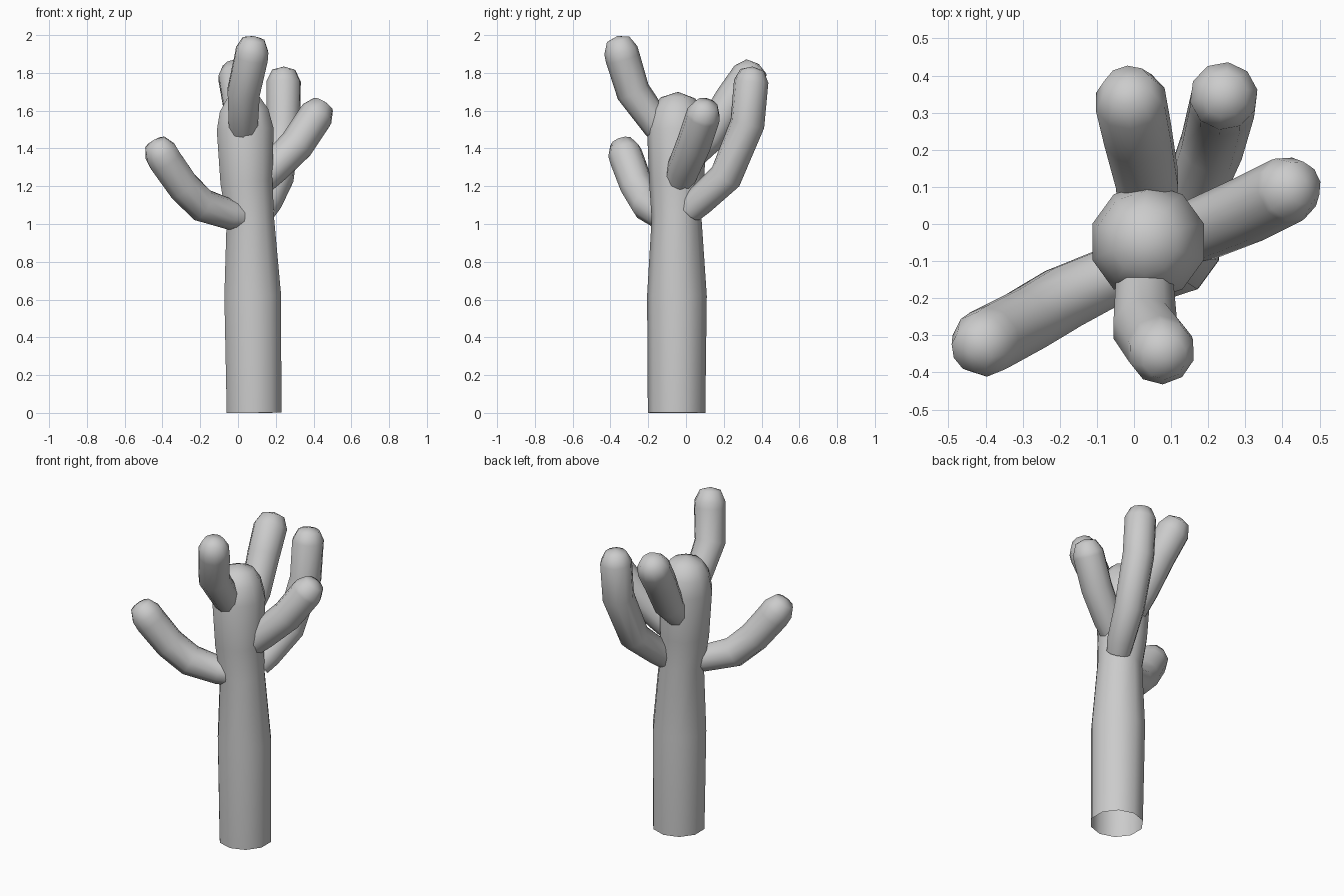
import bpy
import bmesh
from math import cos, sin, pi
from mathutils import Vector

cube = bpy.data.objects.get("Cube")
if cube:
    bpy.data.objects.remove(cube)

SIDES = 10

skin = bpy.data.materials.new("plain grey")
skin.use_nodes = True
GREY = (0.6, 0.6, 0.6, 1)
skin.diffuse_color = GREY
skin.node_tree.nodes["Principled BSDF"].inputs["Base Color"].default_value = GREY


def limb(name, path, dome=(0.68, 0.66, 0.86)):
    """Tapered tube through (x, y, z, radius) points, open start, domed tip."""
    points = [Vector(p[:3]) for p in path]
    radii = [p[3] for p in path]
    steps = [(b - a).normalized() for a, b in zip(points, points[1:])]
    axes = [steps[0]] + [(a + b).normalized() for a, b in zip(steps, steps[1:])] + [steps[-1]]
    tip, axis, radius = points[-1], axes[-1], radii[-1]
    shrink, rise, top = dome
    points.append(tip + axis * radius * rise)
    radii.append(radius * shrink)
    axes.append(axis)

    bm = bmesh.new()
    rings = []
    side = Vector((1, 0, 0)) if abs(steps[0].x) < 0.6 else Vector((0, 1, 0))
    for point, r, ax in zip(points, radii, axes):
        side = (side - ax * side.dot(ax)).normalized()
        other = ax.cross(side)
        angles = [2 * pi * (i + 0.5) / SIDES for i in range(SIDES)]
        rings.append([bm.verts.new(point + r * (side * cos(a) + other * sin(a))) for a in angles])
    apex = bm.verts.new(tip + axis * radius * top)
    for i in range(SIDES):
        j = (i + 1) % SIDES
        for low, high in zip(rings, rings[1:]):
            bm.faces.new((low[i], low[j], high[j], high[i]))
        bm.faces.new((rings[-1][i], rings[-1][j], apex))
    for face in bm.faces:
        face.smooth = True
    mesh = bpy.data.meshes.new(name)
    bm.to_mesh(mesh)
    bm.free()
    mesh.materials.append(skin)
    obj = bpy.data.objects.new(name, mesh)
    bpy.context.collection.objects.link(obj)


# Main stem, waisted below the arms
limb("trunk", [(0.085, -0.05, 0, 0.152), (0.078, -0.048, 0.62, 0.158),
               (0.065, -0.05, 1.03, 0.132), (0.045, -0.05, 1.22, 0.145),
               (0.038, -0.048, 1.5, 0.158), (0.032, -0.045, 1.6, 0.135)],
     dome=(0.68, 0.5, 0.74))

# Arms growing outward and bending up
limb("low_right_arm", [(0.05, -0.09, 1.035, 0.07), (-0.04, -0.13, 1.05, 0.08),
                       (-0.19, -0.2, 1.1, 0.09), (-0.29, -0.26, 1.2, 0.09),
                       (-0.385, -0.31, 1.335, 0.092), (-0.41, -0.325, 1.38, 0.09)])
limb("tall_front_arm", [(0.028, -0.07, 1.43, 0.07), (0.028, -0.15, 1.52, 0.08),
                        (0.03, -0.28, 1.7, 0.09), (0.07, -0.335, 1.88, 0.092),
                        (0.075, -0.345, 1.92, 0.09)])
limb("back_arm", [(0.035, 0.02, 1.36, 0.08), (0.035, 0.12, 1.46, 0.088),
                  (0.01, 0.24, 1.65, 0.095), (-0.01, 0.335, 1.78, 0.098)])
limb("back_left_arm", [(0.13, 0.02, 1.07, 0.07), (0.155, 0.07, 1.12, 0.08),
                       (0.21, 0.21, 1.25, 0.088), (0.24, 0.325, 1.53, 0.092),
                       (0.242, 0.345, 1.755, 0.092)])
limb("left_arm", [(0.09, -0.045, 1.2, 0.075), (0.18, -0.015, 1.29, 0.087),
                  (0.31, 0.04, 1.42, 0.092), (0.41, 0.09, 1.57, 0.092),
                  (0.42, 0.095, 1.585, 0.09)])
